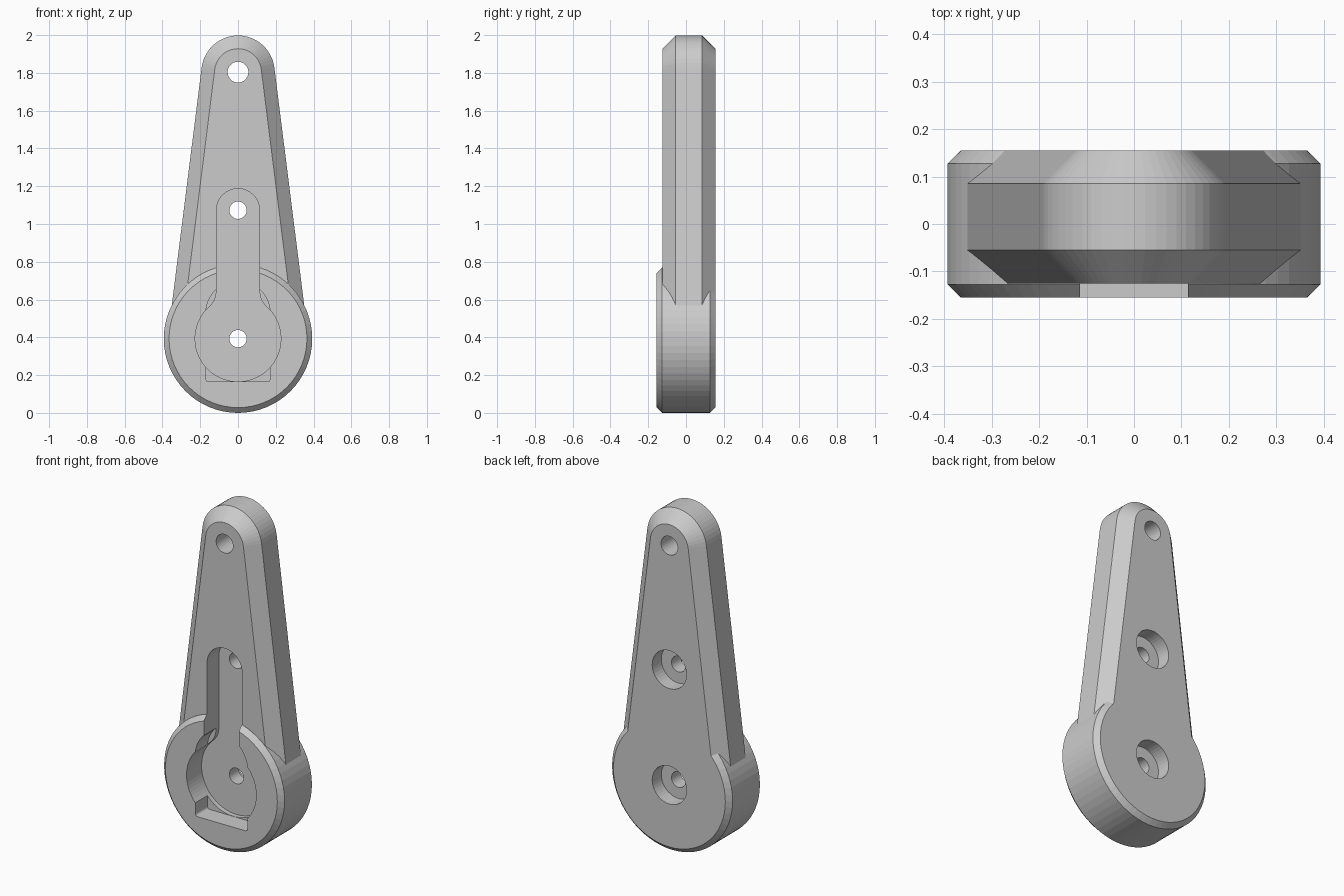
import bpy, bmesh
from math import sin, cos, pi, asin, sqrt, atan2

if "Cube" in bpy.data.objects:
    bpy.data.objects.remove(bpy.data.objects["Cube"])

ZD, ZS, ZT = 0.395, 1.075, 1.806   # heights of disc, slot-end and tip centres


def arc(cx, cz, r, a0, a1, n):
    return [(cx + r * cos(a0 + (a1 - a0) * i / n), cz + r * sin(a0 + (a1 - a0) * i / n))
            for i in range(n + 1)]


def circle(cz, r, n=64):
    return arc(0, cz, r, 0, 2 * pi, n)[:-1]


def loft(name, sections):
    """Solid through (y, outline) sections, outlines being lists of (x, z)."""
    bm = bmesh.new()
    rings = [[bm.verts.new((x, y, z)) for x, z in pts] for y, pts in sections]
    n = len(rings[0])
    for a, b in zip(rings, rings[1:]):
        for i in range(n):
            j = (i + 1) % n
            bm.faces.new((a[i], a[j], b[j], b[i]))
    bm.faces.new(rings[0])
    bm.faces.new(rings[-1])
    bmesh.ops.recalc_face_normals(bm, faces=bm.faces)
    me = bpy.data.meshes.new(name)
    bm.to_mesh(me)
    bm.free()
    ob = bpy.data.objects.new(name, me)
    bpy.context.collection.objects.link(ob)
    return ob


def combine(target, other, op):
    other.hide_render = True
    m = target.modifiers.new(op, 'BOOLEAN')
    m.operation, m.solver, m.object = op, 'EXACT', other
    bpy.context.view_layer.objects.active = target
    bpy.ops.object.modifier_apply(modifier=m.name)
    bpy.data.objects.remove(other)


# Tapered arm: outline tangent to a big lower and a small upper circle
def arm_outline(inset):
    R, r = 0.37 - inset, 0.194 - inset
    a = asin((R - r) / (ZT - ZD))
    return arc(0, ZT, r, a, pi - a, 24) + arc(0, ZD, R, pi - a, 2 * pi + a, 40)


arm = loft("lever_arm", [(-0.125, arm_outline(0.07)), (-0.055, arm_outline(0)),
                         (0.085, arm_outline(0)), (0.155, arm_outline(0.07))])

# Chamfered hub disc
hub = loft("hub", [(y, circle(ZD, r)) for y, r in
                   ((-0.155, 0.365), (-0.127, 0.393), (0.127, 0.393), (0.155, 0.365))])
combine(arm, hub, 'UNION')

# Deep keyhole pocket: round seat, filleted neck and slot with round end
w, R, f = 0.114, 0.227, 0.113
zf = ZD + sqrt((R + f) ** 2 - (w + f) ** 2)
t = atan2(zf - ZD, w + f)
half = arc(0, ZD, R, -pi / 2, t, 28) + arc(w + f, zf, f, pi + t, pi, 8)[1:] \
    + arc(0, ZS, w, 0, pi / 2, 14)
keyhole = half + [(-x, z) for x, z in half[-2:0:-1]]
combine(arm, loft("keyhole_cutter", [(-0.3, keyhole), (-0.015, keyhole)]), 'DIFFERENCE')

# Shallower pocket with a square foot and round top
c, b, h = 0.015, 0.167, 0.17
foot = arc(0, 0.53, h, 0, pi, 32) + arc(-h + c, b + c, c, pi, 1.5 * pi, 4) \
    + arc(h - c, b + c, c, 1.5 * pi, 2 * pi, 4)
combine(arm, loft("foot_cutter", [(-0.3, foot), (-0.043, foot)]), 'DIFFERENCE')

# Through holes and rear counterbores
for z, r in ((ZD, 0.046), (ZS, 0.046), (ZT, 0.055)):
    combine(arm, loft("hole_cutter", [(-0.3, circle(z, r, 32)), (0.3, circle(z, r, 32))]), 'DIFFERENCE')
for z in (ZD, ZS):
    combine(arm, loft("bore_cutter", [(0.07, circle(z, 0.112, 40)), (0.3, circle(z, 0.112, 40))]), 'DIFFERENCE')

# Stand exactly on the ground
low = min(v.co.z for v in arm.data.vertices)
for v in arm.data.vertices:
    v.co.z -= low
